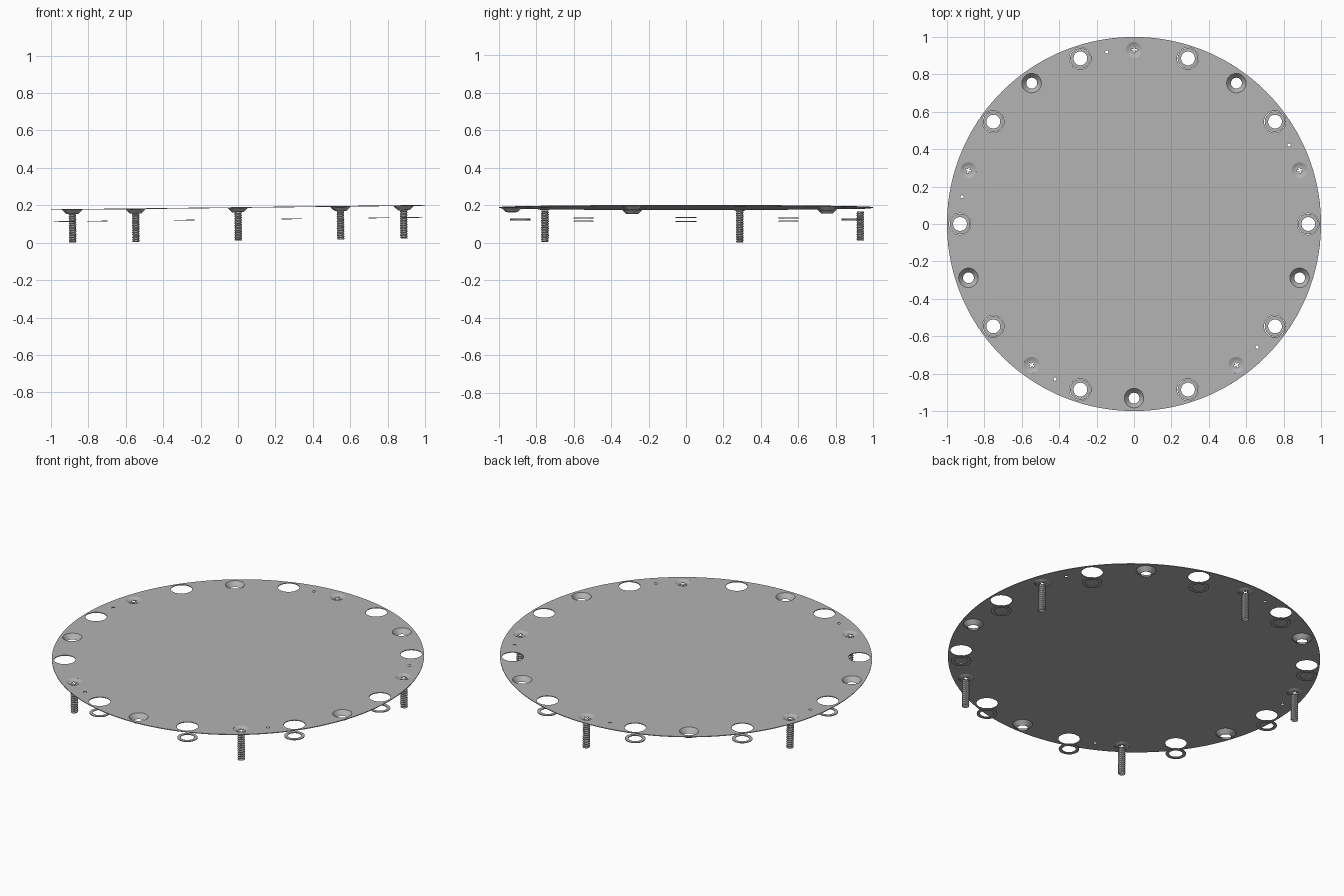
import bpy, bmesh
from math import sin, cos, pi, radians
from mathutils import Matrix

cube = bpy.data.objects.get("Cube")
if cube:
    bpy.data.objects.remove(cube, do_unlink=True)

GREY = (0.45, 0.45, 0.45, 1)
metal = bpy.data.materials.new("grey metal")
metal.use_nodes = True
metal.diffuse_color = GREY
metal.node_tree.nodes["Principled BSDF"].inputs["Base Color"].default_value = GREY

# The whole assembly leans slightly, lower on its right
TILT = Matrix.Translation((0, 0, 0.188)) @ Matrix.Rotation(-0.0118, 4, "Y")
RING = 0.931
THICK = 0.004


def ring_angles(start, step):
    return [radians(a) for a in range(start, start + 360, step)]


def circle(r, n, cx=0, cy=0):
    return [(cx + r * cos(2 * pi * i / n), cy + r * sin(2 * pi * i / n)) for i in range(n)]


def finish(bm, name):
    bmesh.ops.remove_doubles(bm, verts=bm.verts, dist=1e-5)
    bmesh.ops.recalc_face_normals(bm, faces=bm.faces)
    mesh = bpy.data.meshes.new(name)
    bm.to_mesh(mesh)
    bm.free()
    mesh.materials.append(metal)
    return mesh


def sheet(name, loops, thick):
    """Flat sheet with inner loops cut out of the outer loop."""
    curve = bpy.data.curves.new(name + "_outline", "CURVE")
    curve.dimensions = "2D"
    curve.fill_mode = "BOTH"
    curve.extrude = thick / 2
    for pts in loops:
        spline = curve.splines.new("POLY")
        spline.points.add(len(pts) - 1)
        for p, (x, y) in zip(spline.points, pts):
            p.co = (x, y, 0, 1)
        spline.use_cyclic_u = True
    helper = bpy.data.objects.new(name + "_outline", curve)
    bpy.context.collection.objects.link(helper)
    bpy.context.view_layer.update()
    deps = bpy.context.evaluated_depsgraph_get()
    temp = bpy.data.meshes.new_from_object(helper.evaluated_get(deps))
    bm = bmesh.new()
    bm.from_mesh(temp)
    bpy.data.objects.remove(helper, do_unlink=True)
    bpy.data.curves.remove(curve)
    bpy.data.meshes.remove(temp)
    return finish(bm, name)


def tube(name, rings, n, closed=False):
    """Skin a stack of rings; each ring is (radius function, z)."""
    bm = bmesh.new()
    grid = [[bm.verts.new((r(j / n) * cos(2 * pi * j / n), r(j / n) * sin(2 * pi * j / n), z))
             for j in range(n)] for r, z in rings]
    pairs = list(zip(grid, grid[1:]))
    if closed:
        pairs.append((grid[-1], grid[0]))
    for a, b in pairs:
        for j in range(n):
            k = (j + 1) % n
            bm.faces.new((a[j], a[k], b[k], b[j]))
    return finish(bm, name)


def lathe(name, profile, n, closed=False):
    return tube(name, [(lambda t, r=r: r, z) for r, z in profile], n, closed)


def place(name, mesh, angle, z=0.0):
    obj = bpy.data.objects.new(name, mesh)
    bpy.context.collection.objects.link(obj)
    obj.matrix_world = (TILT @ Matrix.Rotation(angle, 4, "Z")
                        @ Matrix.Translation((RING, 0, z)))
    return obj


screw_angles = ring_angles(18, 72)
sink_angles = ring_angles(54, 72)
washer_angles = ring_angles(0, 36)
pin_angles = ring_angles(27, 72)

# Cover plate with its four sets of holes
loops = [circle(1, 160)]
for angles, radius, n in ((screw_angles, 0.043, 32), (sink_angles, 0.054, 32),
                          (washer_angles, 0.058, 32), (pin_angles, 0.009, 12)):
    loops += [circle(radius, n, RING * cos(a), RING * sin(a)) for a in angles]
plate = bpy.data.objects.new("cover_plate", sheet("cover_plate", loops, THICK))
bpy.context.collection.objects.link(plate)
plate.matrix_world = TILT

# Open conical countersinks under the plate
sink = lathe("countersink", [(0.054, THICK / 2), (0.054, -0.002), (0.031, -0.025),
                             (0.029, -0.025), (0.052, THICK / 2)], 32, True)
for i, a in enumerate(sink_angles):
    place(f"countersink_{i + 1}", sink, a)

# Thin washers hanging below the large holes
washer = lathe("washer", [(0.055, -0.002), (0.055, 0.002), (0.037, 0.002), (0.037, -0.002)], 32, True)
for i, a in enumerate(washer_angles):
    place(f"washer_{i + 1}", washer, a, -0.064)

# Screws: shallow dished head, cross slot, helical threaded shank
dish = lathe("screw_head", [(0.043, THICK / 2), (0.024, -0.006)], 32)
arm, half = 0.015, 0.004
corner = [(arm, -half), (arm, half), (half, half)]
cross = []
for k in range(4):
    c, s = round(cos(k * pi / 2)), round(sin(k * pi / 2))
    cross += [(x * c - y * s, x * s + y * c) for x, y in corner]
slot = sheet("screw_slot", [circle(0.024, 32), cross], 0.002)

TOP, BOTTOM, PITCH, STEPS = -0.022, -0.177, 0.0125, 62


def thread(z):
    return lambda t: 0.016 + 0.01 * abs(((z / PITCH - t) % 1) - 0.5)


heights = [TOP + (BOTTOM - TOP) * i / STEPS for i in range(STEPS + 1)]
shank = tube("screw_shank", [(thread(z), z) for z in heights], 20)
for i, a in enumerate(screw_angles):
    place(f"screw_head_{i + 1}", dish, a)
    place(f"screw_slot_{i + 1}", slot, a, -0.006)
    place(f"screw_shank_{i + 1}", shank, a)
